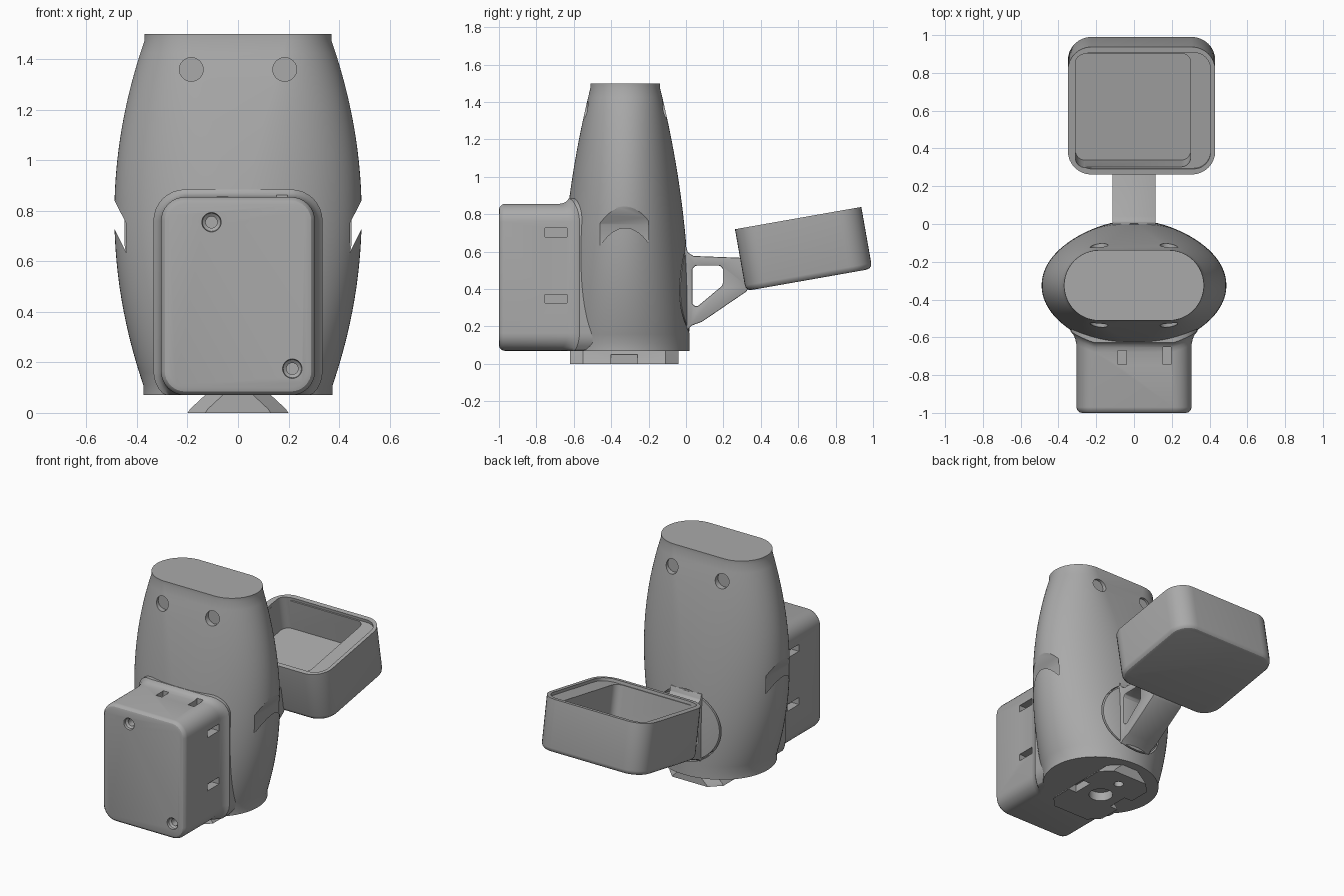
import bpy, bmesh
from math import sin, cos, pi, sqrt, radians
from mathutils import Matrix

if "Cube" in bpy.data.objects:
    bpy.data.objects.remove(bpy.data.objects["Cube"])

gray = bpy.data.materials.new("matte gray")
gray.use_nodes = True
gray.diffuse_color = (0.4, 0.4, 0.4, 1)
gray.node_tree.nodes["Principled BSDF"].inputs["Base Color"].default_value = (0.4, 0.4, 0.4, 1)

MID_Y = -0.325


def skin(name, rings):
    """Closed loft through rings of 3D points."""
    bm = bmesh.new()
    loops = [[bm.verts.new(p) for p in ring] for ring in rings]
    n = len(loops[0])
    for a, b in zip(loops, loops[1:]):
        for i in range(n):
            j = (i + 1) % n
            bm.faces.new((a[i], a[j], b[j], b[i]))
    bm.faces.new(loops[0])
    bm.faces.new(loops[-1])
    bmesh.ops.recalc_face_normals(bm, faces=bm.faces)
    mesh = bpy.data.meshes.new(name)
    bm.to_mesh(mesh)
    bm.free()
    mesh.materials.append(gray)
    obj = bpy.data.objects.new(name, mesh)
    bpy.context.collection.objects.link(obj)
    return obj


def place(u, v, w, axis):
    return {"x": (w, u, v), "y": (u, w, v), "z": (u, v, w)}[axis]


def extrude(name, axis, *sections):
    """Loft of (position, outline) sections along one axis."""
    return skin(name, [[place(u, v, w, axis) for u, v in pts] for w, pts in sections])


def prism(name, axis, lo, hi, pts):
    return extrude(name, axis, (lo, pts), (hi, pts))


def circle(u, v, r, n=32):
    return [(u + r * cos(2 * pi * i / n), v + r * sin(2 * pi * i / n)) for i in range(n)]


def rounded(u, v, hu, hv, r, n=8):
    pts = []
    for q, (su, sv) in enumerate(((1, 1), (-1, 1), (-1, -1), (1, -1))):
        for i in range(n + 1):
            t = (q + i / n) * pi / 2
            pts.append((u + su * (hu - r) + r * cos(t), v + sv * (hv - r) + r * sin(t)))
    return pts


def rect(u0, u1, v0, v1):
    return [(u0, v0), (u1, v0), (u1, v1), (u0, v1)]


def cut(obj, cutter):
    cutter.hide_render = True
    mod = obj.modifiers.new("cut", "BOOLEAN")
    mod.operation, mod.solver, mod.object = "DIFFERENCE", "EXACT", cutter
    bpy.context.view_layer.objects.active = obj
    bpy.ops.object.modifier_apply(modifier=mod.name)
    bpy.data.objects.remove(cutter)


def bevel(obj, width, segments=3):
    mod = obj.modifiers.new("bevel", "BEVEL")
    mod.width, mod.segments = width, segments
    mod.limit_method, mod.angle_limit = "ANGLE", radians(40)
    bpy.context.view_layer.objects.active = obj
    bpy.ops.object.modifier_apply(modifier=mod.name)


# Body: elliptical barrel that tapers to a stadium at the top
def body_ring(z, n=96):
    zc = min(max(z, 0.11), 1.475)
    a = 0.49 - 0.12 * ((zc - 0.785) / 0.69) ** 2
    b = 0.345 - 0.16 * ((zc - 0.2) / 1.28) ** 2
    s = max(0, (zc - 0.5) / 0.975) ** 2 * (a - b)
    ring = []
    for i in range(n):
        t = 2 * pi * (i + 0.5) / n
        side = 1 if cos(t) > 0 else -1
        ring.append((side * s + (a - s) * cos(t), MID_Y + b * sin(t), z))
    return ring


heights = [0.07] + [0.11 + 1.365 * i / 28 for i in range(29)] + [1.5]
body = skin("body", [body_ring(z) for z in heights])

# Blind round holes near the top, front and back
for side in (-1, 1):
    for lo, hi in ((-0.8, MID_Y - 0.185), (MID_Y + 0.185, 0.1)):
        cut(body, prism("hole_cutter", "y", lo, hi, circle(side * 0.185, 1.36, 0.047)))

# Slanted strap slots on both flanks
for side in (-1, 1):
    slot = [(side * x, z) for x, z in ((0.44, 0.63), (0.44, 0.745), (0.54, 0.94), (0.54, 0.83))]
    cut(body, prism("slot_cutter", "y", -0.46, -0.2, slot))

# Circular seam around the arm mount
seam = prism("seam_cutter", "y", -0.075, 0.1, circle(0, 0.4, 0.236, 48))
cut(seam, prism("seam_core", "y", -0.2, 0.2, circle(0, 0.4, 0.226, 48)))
cut(body, seam)


# Front box: rounded edges, with a flare where it meets the barrel
def box_ring(grow, y=None, gap=0.0):
    ring = []
    for x, z in rounded(0, 0.4625, 0.305 + grow, 0.3925 + grow, 0.095 + grow):
        wall = MID_Y - 0.335 * sqrt(1 - (x / 0.49) ** 2) - gap
        ring.append((x, wall if y is None else y, max(z, 0.07) if y is None else z))
    return ring


box = skin("front_box", [
    box_ring(-0.03, -1), box_ring(-0.015, -0.996), box_ring(-0.004, -0.985), box_ring(0, -0.97),
    box_ring(0, gap=0.05), box_ring(0.006, gap=0.025), box_ring(0.016, gap=0.008),
    box_ring(0.03, gap=0), box_ring(0.03, gap=-0.12)])

# Countersunk screw holes in the box face
for x, z in ((-0.105, 0.755), (0.215, 0.175)):
    cut(box, extrude("screw_cutter", "y", (-1.01, circle(x, z, 0.04)), (-0.985, circle(x, z, 0.036)),
                     (-0.975, circle(x, z, 0.023)), (-0.92, circle(x, z, 0.023))))

# Rectangular slots in the box sides and top
for side in (-1, 1):
    for z in (0.3475, 0.7025):
        lo, hi = sorted((side * 0.25, side * 0.4))
        cut(box, prism("side_slot_cutter", "x", lo, hi, rect(-0.755, -0.635, z - 0.023, z + 0.023)))
for x, y1 in ((-0.062, -0.67), (0.175, -0.65)):
    cut(box, prism("top_slot_cutter", "z", 0.8, 0.9, rect(x - 0.022, x + 0.022, -0.745, y1)))


# Foot: dovetail plate with clipped corners, widest at the ground
def foot_outline(hx, c=0.07):
    y0, y1 = -0.62, -0.04
    return [(-hx, y0 + c), (-hx + c, y0), (hx - c, y0), (hx, y0 + c),
            (hx, y1 - c), (hx - c, y1), (-hx + c, y1), (-hx, y1 - c)]


foot = extrude("foot", "z", (0, foot_outline(0.2)), (0.015, foot_outline(0.19)), (0.08, foot_outline(0.12)))
cut(foot, prism("hole_cutter", "z", -0.01, 0.06, circle(0, MID_Y, 0.075)))
cut(foot, prism("pin_cutter", "z", -0.01, 0.06, circle(0, -0.15, 0.03)))
for lo, hi in ((-0.3, -0.14), (0.14, 0.3)):
    cut(foot, prism("notch_cutter", "x", lo, hi, rect(-0.4, -0.26, -0.01, 0.05)))

# Bracket arm joining the body to the tray, with an open window
arm = prism("arm", "x", -0.115, 0.115, [
    (-0.1, 0.63), (0.0, 0.63), (0.01, 0.595), (0.04, 0.577), (0.3, 0.567), (0.34, 0.41),
    (0.32, 0.385), (0.085, 0.225), (0.03, 0.205), (0.01, 0.185), (-0.1, 0.18)])
cut(arm, prism("window_cutter", "x", -0.2, 0.2, [
    (0.035, 0.32), (0.045, 0.31), (0.065, 0.31), (0.19, 0.415), (0.197, 0.43), (0.197, 0.51),
    (0.182, 0.525), (0.05, 0.525), (0.035, 0.51)]))
bevel(arm, 0.008, 2)


# Tray: rounded open box, tilted up toward the back
def tray_outline(inset):
    return rounded(0.04, 0.343, 0.39 - inset, 0.343 - inset, 0.125 - inset)


tray = extrude("tray", "z", (0, tray_outline(0.03)), (0.004, tray_outline(0.015)),
               (0.015, tray_outline(0.004)), (0.03, tray_outline(0)), (0.335, tray_outline(0)))
cut(tray, prism("rim_cutter", "z", 0.315, 0.4, rounded(0.047, 0.343, 0.358, 0.313, 0.09)))
cut(tray, prism("cavity_cutter", "z", 0.11, 0.4, rounded(-0.005, 0.343, 0.305, 0.305, 0.05)))
for y in (0.45, 0.52):
    cut(tray, prism("port_cutter", "x", 0.25, 0.34, circle(y, 0.24, 0.014, 16)))
tray.data.transform(Matrix.Translation((0, 0.32, 0.39)) @ Matrix.Rotation(radians(10), 4, "X"))

# Smooth shading with sharp edges kept
for obj in (body, box, foot, arm, tray):
    bpy.ops.object.select_all(action="DESELECT")
    obj.select_set(True)
    bpy.context.view_layer.objects.active = obj
    bpy.ops.object.shade_smooth_by_angle(angle=radians(30))
